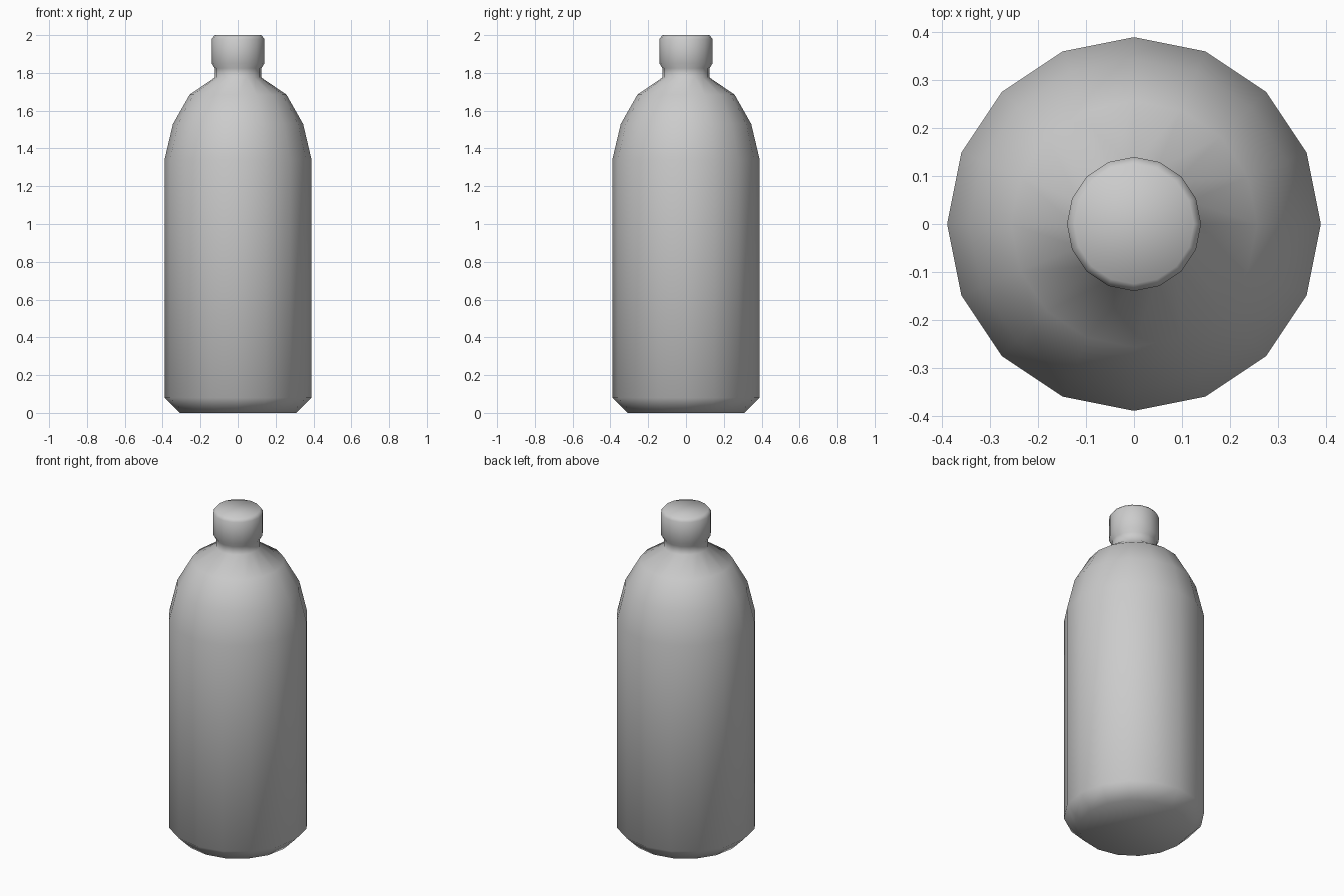
import bpy, bmesh
from math import cos, sin, tau

if "Cube" in bpy.data.objects:
    bpy.data.objects.remove(bpy.data.objects["Cube"])

SIDES = 16


def lathe(name, profile):
    """Revolve (radius, height) points around z and close both ends."""
    bm = bmesh.new()
    rings = [[bm.verts.new((r * cos(tau * i / SIDES), r * sin(tau * i / SIDES), z))
              for i in range(SIDES)] for r, z in profile]
    for low, high in zip(rings, rings[1:]):
        for i in range(SIDES):
            j = (i + 1) % SIDES
            bm.faces.new((low[i], low[j], high[j], high[i]))
    bm.faces.new(rings[0][::-1])
    bm.faces.new(rings[-1])
    for face in bm.faces:
        face.smooth = True
    mesh = bpy.data.meshes.new(name)
    bm.to_mesh(mesh)
    bm.free()
    obj = bpy.data.objects.new(name, mesh)
    bpy.context.collection.objects.link(obj)
    return obj


# Body, rounded shoulder, neck and cap in one continuous smooth surface
lathe("bottle", [
    (0.31, 0.0), (0.39, 0.08),                                  # chamfered base
    (0.39, 1.34), (0.345, 1.53), (0.257, 1.685), (0.125, 1.775),  # shoulder
    (0.125, 1.825),                                             # neck
    (0.14, 1.85), (0.14, 1.98), (0.125, 2.0),                   # cap
])
